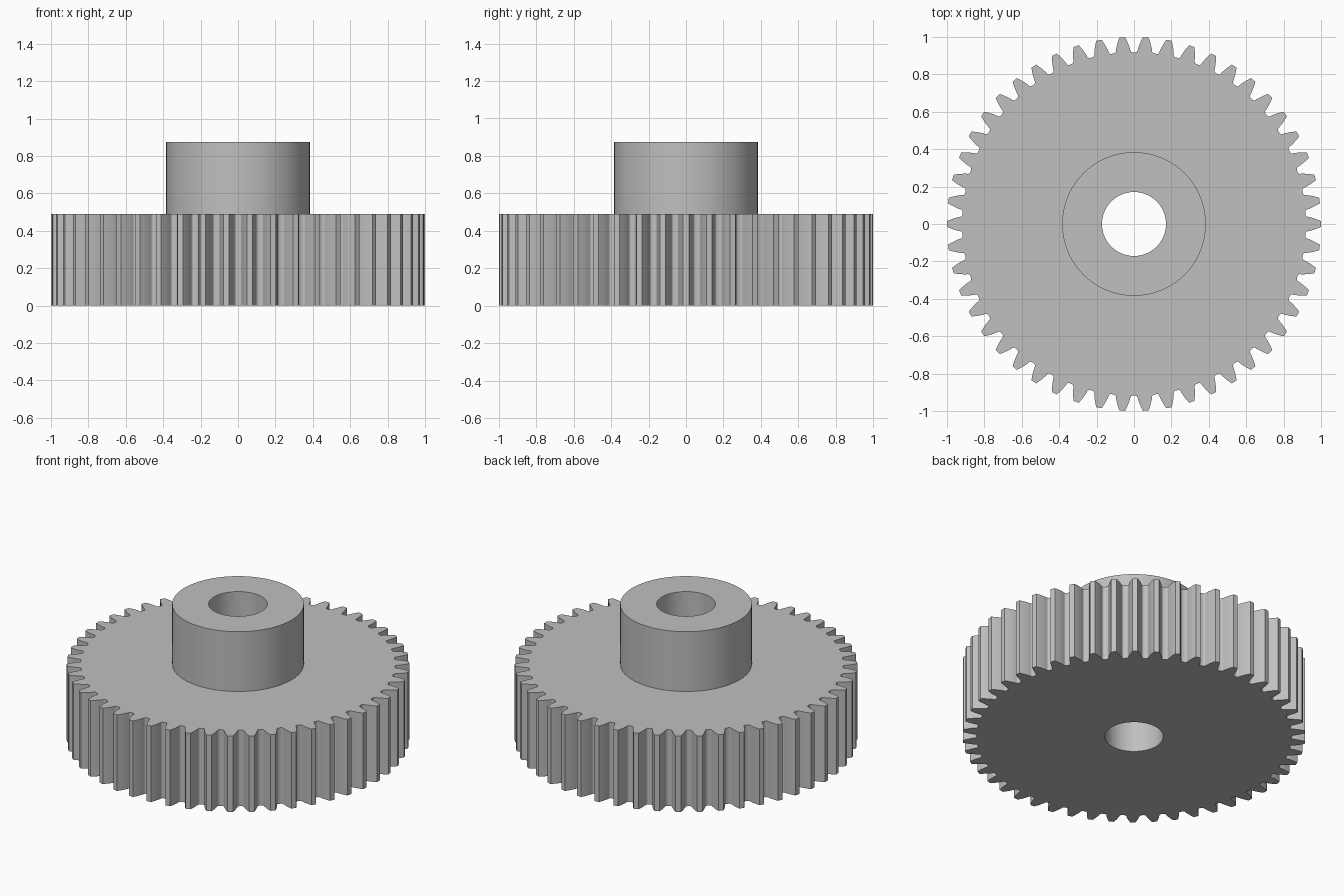
import bpy, bmesh, math

if "Cube" in bpy.data.objects:
    bpy.data.objects.remove(bpy.data.objects["Cube"])

TEETH = 50
TIP_R, PITCH_R, BASE_R, ROOT_R = 1.0, 0.9615, 0.9035, 0.918
HUB_R, BORE_R = 0.384, 0.171
GEAR_TOP, HUB_TOP = 0.49, 0.875
FILLET_R = 0.934      # radius where the flank turns into the root fillet
FILLET_ANGLE = 0.014  # angular width of the root fillet


def inv(r):
    a = math.acos(BASE_R / r)
    return math.tan(a) - a


def half_angle(r):
    # half the angular thickness of an involute tooth at radius r
    return math.pi / (2 * TEETH) + inv(PITCH_R) - inv(r)


def circle(radius, n=96):
    return [(radius * math.cos(2 * math.pi * i / n),
             radius * math.sin(2 * math.pi * i / n)) for i in range(n)]


def gear_outline():
    # one tooth side from tip to root as (angle, radius)
    side = []
    for i in range(6):
        r = TIP_R + (FILLET_R - TIP_R) * i / 5
        side.append((half_angle(r), r))
    for i in range(1, 5):
        t = math.pi / 2 * i / 4
        side.append((half_angle(FILLET_R) + FILLET_ANGLE * (1 - math.cos(t)),
                     FILLET_R - (FILLET_R - ROOT_R) * math.sin(t)))
    tooth = [(-a, r) for a, r in reversed(side)] + side
    pts = []
    for k in range(TEETH):
        c = 2 * math.pi * k / TEETH
        pts += [(r * math.cos(c + a), r * math.sin(c + a)) for a, r in tooth]
    return pts


bm = bmesh.new()


def ring(points, z):
    verts = [bm.verts.new((x, y, z)) for x, y in points]
    for i, v in enumerate(verts):
        bm.edges.new((v, verts[i - 1]))
    return verts


def wall(lower, upper):
    for i in range(len(lower)):
        bm.faces.new((lower[i - 1], lower[i], upper[i], upper[i - 1]))


def cap(outer, inner):
    # flat face between an outer and an inner ring
    edges = [bm.edges.get((r[i - 1], r[i])) for r in (outer, inner) for i in range(len(r))]
    bmesh.ops.triangle_fill(bm, use_beauty=True, edges=edges, normal=(0, 0, 1))


# rings of the toothed wheel, hub and bore
teeth_low, teeth_high = ring(gear_outline(), 0), ring(gear_outline(), GEAR_TOP)
hub_low, hub_high = ring(circle(HUB_R), GEAR_TOP), ring(circle(HUB_R), HUB_TOP)
bore_low, bore_high = ring(circle(BORE_R), 0), ring(circle(BORE_R), HUB_TOP)

# flat faces, then upright walls
cap(teeth_low, bore_low)
cap(teeth_high, hub_low)
cap(hub_high, bore_high)
wall(teeth_low, teeth_high)
wall(hub_low, hub_high)
wall(bore_low, bore_high)
bmesh.ops.recalc_face_normals(bm, faces=bm.faces[:])

mesh = bpy.data.meshes.new("spur_gear_with_hub")
bm.to_mesh(mesh)
bm.free()
gear = bpy.data.objects.new("spur_gear_with_hub", mesh)
bpy.context.collection.objects.link(gear)

# plain grey metal
grey = bpy.data.materials.new("grey")
grey.diffuse_color = (0.527, 0.527, 0.527, 1)
grey.use_nodes = True
grey.node_tree.nodes["Principled BSDF"].inputs["Base Color"].default_value = grey.diffuse_color
mesh.materials.append(grey)

bpy.context.view_layer.objects.active = gear
gear.select_set(True)
bpy.ops.object.shade_smooth_by_angle(angle=math.radians(30))
